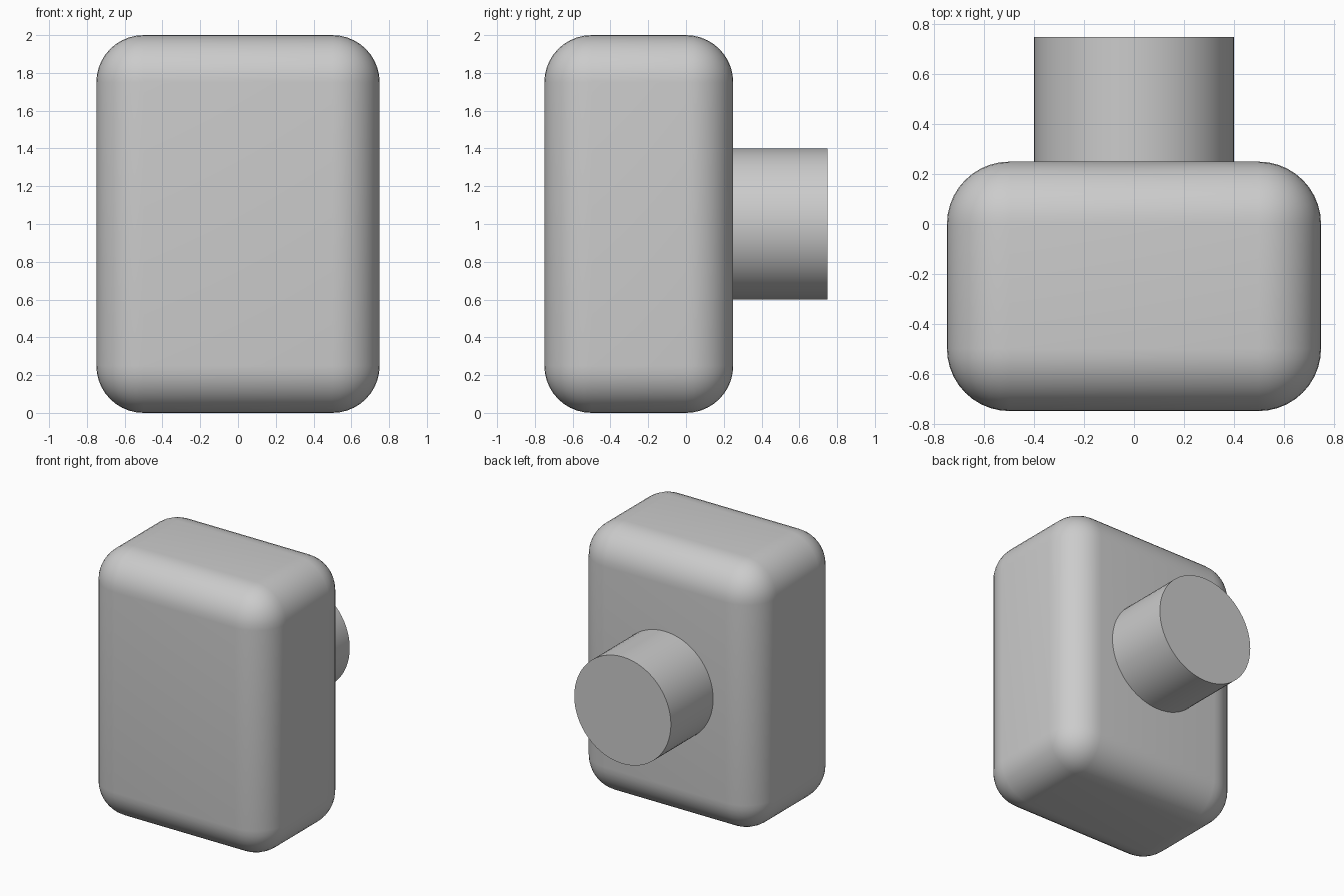
import bpy
import math

cube = bpy.data.objects.get("Cube")
if cube:
    bpy.data.objects.remove(cube, do_unlink=True)

# Single grey material
grey = bpy.data.materials.new("light_grey")
grey.use_nodes = True
colour = (0.6, 0.6, 0.6, 1)
grey.diffuse_color = colour
grey.node_tree.nodes["Principled BSDF"].inputs["Base Color"].default_value = colour


def finish(name):
    """Name, colour and smooth the active object."""
    obj = bpy.context.object
    obj.name = name
    obj.data.materials.append(grey)
    bpy.ops.object.shade_smooth_by_angle(angle=math.radians(30))
    return obj


# Rounded upright body
bpy.ops.mesh.primitive_cube_add(size=1, location=(0, -0.25, 1))
bpy.context.object.scale = (1.5, 1, 2)
bpy.ops.object.transform_apply(location=False, rotation=False, scale=True)
bevel = bpy.context.object.modifiers.new("rounding", "BEVEL")
bevel.width = 0.25
bevel.segments = 10
bpy.ops.object.modifier_apply(modifier="rounding")
finish("rounded_body")

# Round stub on the back, sunk into the body
bpy.ops.mesh.primitive_cylinder_add(vertices=64, radius=0.4, depth=0.6,
                                    location=(0, 0.45, 1),
                                    rotation=(math.pi / 2, 0, 0))
finish("back_cylinder")
